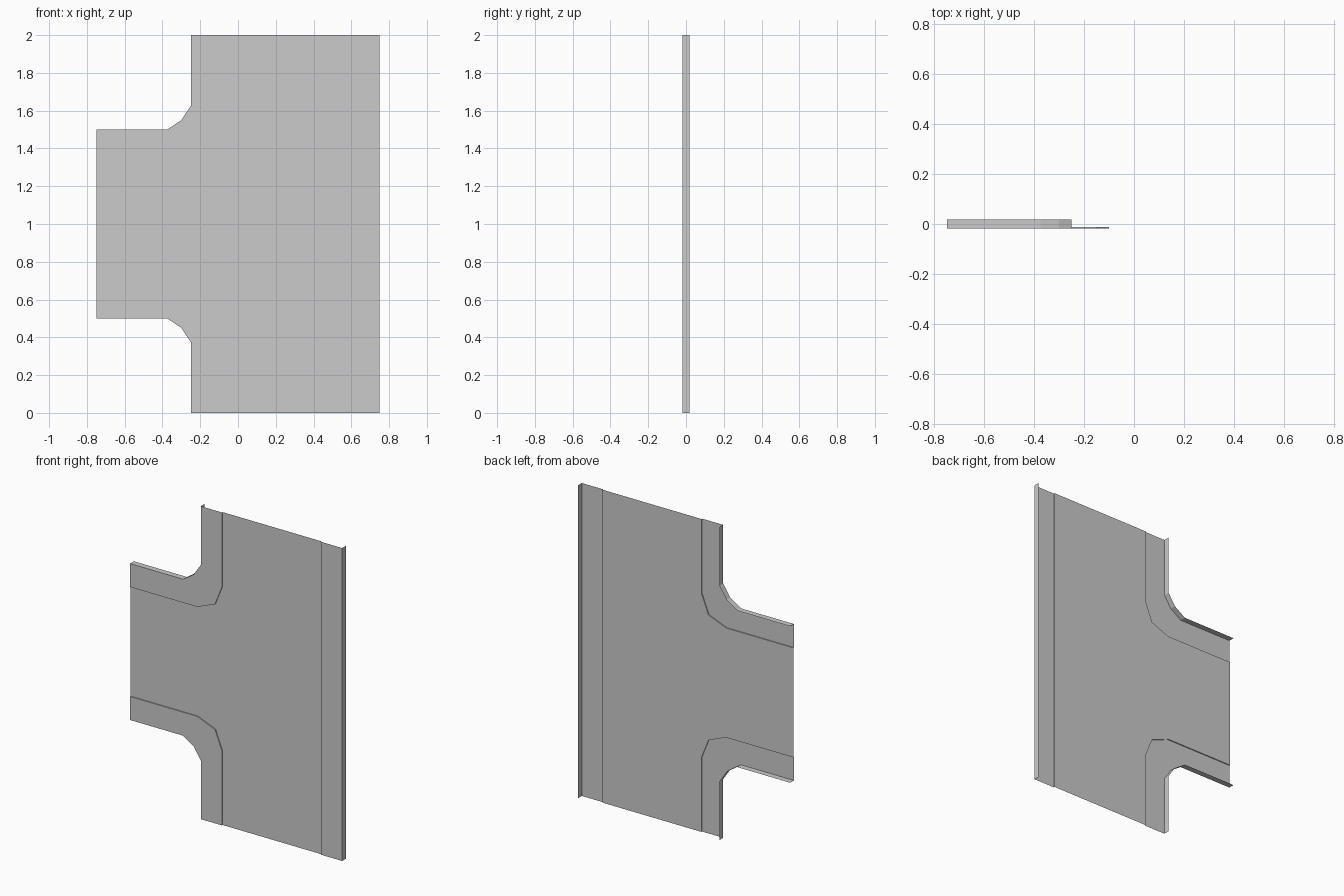
import bpy, bmesh

if "Cube" in bpy.data.objects:
    bpy.data.objects.remove(bpy.data.objects["Cube"])

FRONT, ROAD, BACK = -0.019, -0.0125, 0.019   # depth of pavement, road and skirt rim


def finish(name, bm, probe):
    """Orient the open sheet so the probe face looks to the front (-y)."""
    bm.normal_update()
    bm.faces.ensure_lookup_table()
    if bm.faces[probe].normal.y > 0:
        bmesh.ops.reverse_faces(bm, faces=bm.faces[:])
    me = bpy.data.meshes.new(name)
    bm.to_mesh(me)
    bm.free()
    ob = bpy.data.objects.new(name, me)
    bpy.context.collection.objects.link(ob)
    return ob


def pavement(name, inner, outer):
    """Raised strip: kerb step, flat pavement, outer skirt."""
    bm = bmesh.new()
    rows = []
    for pts, y in ((inner, ROAD), (inner, FRONT), (outer, FRONT), (outer, BACK)):
        rows.append([bm.verts.new((x, y, z)) for x, z in pts])
    n = len(inner) - 1
    for a, b in zip(rows, rows[1:]):
        for i in range(n):
            bm.faces.new((a[i], a[i + 1], b[i + 1], b[i]))
    return finish(name, bm, n)


def flip(pts):
    return [(x, 2 - z) for x, z in pts]


# Corner lines, from the arm end round to the bottom end
inner = [(-0.75, 0.65), (-0.275, 0.65), (-0.15, 0.60), (-0.10, 0.475), (-0.10, 0)]
outer = [(-0.75, 0.50), (-0.375, 0.50), (-0.30, 0.45), (-0.25, 0.375), (-0.25, 0)]

# Pavements: two rounded corners and the straight side
pavement("lower_corner_pavement", inner, outer)
pavement("upper_corner_pavement", flip(inner), flip(outer))
pavement("straight_pavement", [(0.6, 0), (0.6, 2)], [(0.75, 0), (0.75, 2)])

# Recessed road surface of the T-junction
bm = bmesh.new()
outline = inner + [(0.6, 0), (0.6, 2)] + flip(inner)[::-1]
bm.faces.new([bm.verts.new((x, ROAD, z)) for x, z in outline])
finish("road_surface", bm, 0)
